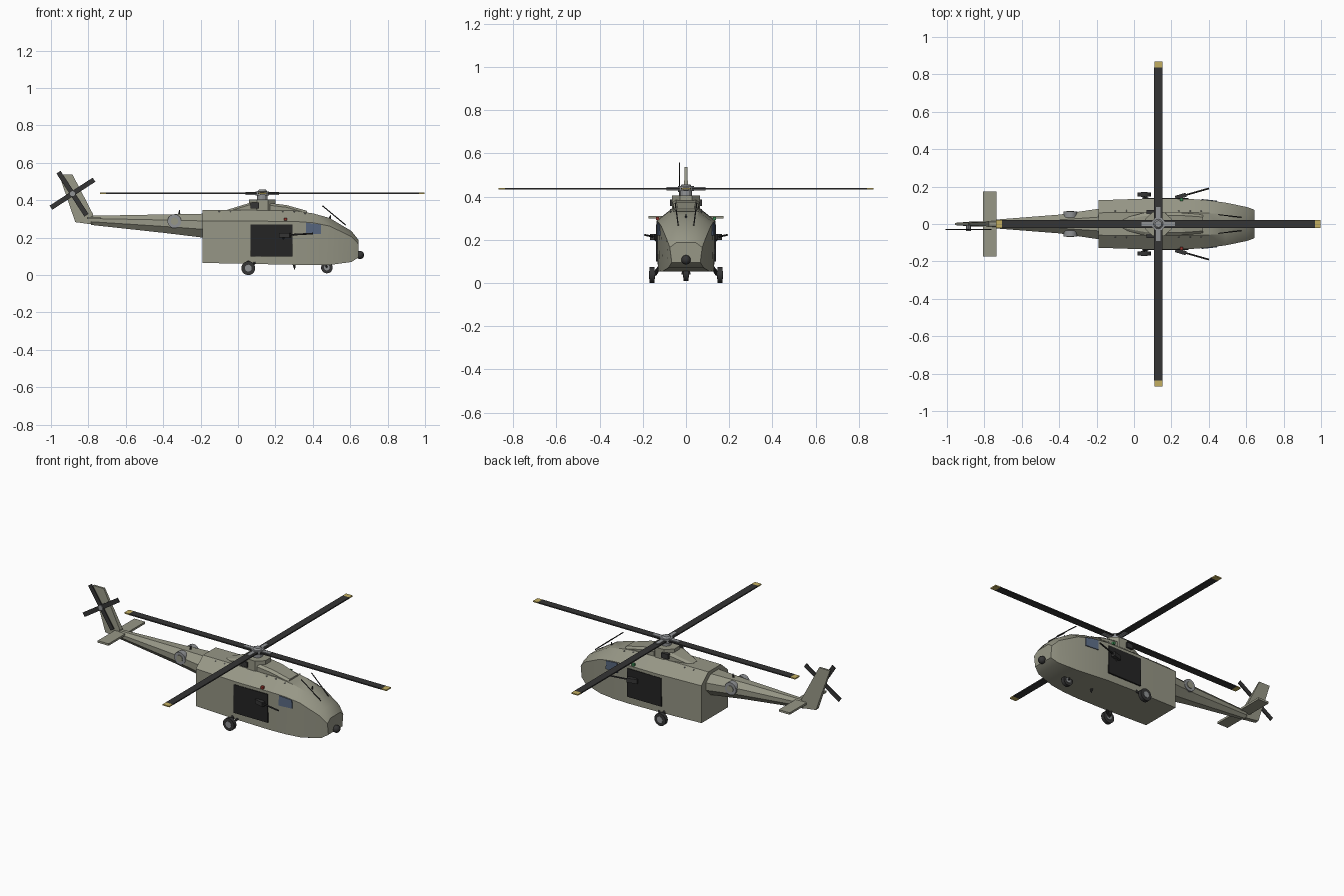
import bpy, bmesh, math
from mathutils import Vector, Matrix

if "Cube" in bpy.data.objects:
    bpy.data.objects.remove(bpy.data.objects["Cube"])


def material(name, r, g, b):
    m = bpy.data.materials.new(name)
    m.diffuse_color = (r, g, b, 1)
    m.use_nodes = True
    m.node_tree.nodes["Principled BSDF"].inputs["Base Color"].default_value = m.diffuse_color
    return m


OLIVE = material("olive", .31, .31, .24)
DARK = material("dark_metal", .035, .035, .035)
BLACK = material("door_black", .018, .018, .018)
GREY = material("grey_metal", .28, .29, .30)
YELLOW = material("tip_yellow", .55, .43, .12)
GLASS = material("glass", .10, .14, .22)
RED = material("red", .35, .04, .03)
GREEN = material("green", .05, .3, .1)


def finish(name, bm, mat, smooth=False):
    bmesh.ops.recalc_face_normals(bm, faces=bm.faces)
    me = bpy.data.meshes.new(name)
    bm.to_mesh(me)
    bm.free()
    ob = bpy.data.objects.new(name, me)
    bpy.context.collection.objects.link(ob)
    me.materials.append(mat)
    if smooth:
        bpy.ops.object.select_all(action='DESELECT')
        ob.select_set(True)
        bpy.context.view_layer.objects.active = ob
        bpy.ops.object.shade_smooth_by_angle(angle=math.radians(30))
    return ob


def loft(name, rings, mat, smooth=False):
    bm = bmesh.new()
    vs = [[bm.verts.new(p) for p in r] for r in rings]
    n = len(vs[0])
    for a, b in zip(vs, vs[1:]):
        for i in range(n):
            bm.faces.new((a[i], a[(i + 1) % n], b[(i + 1) % n], b[i]))
    bm.faces.new(vs[0])
    bm.faces.new(vs[-1])
    return finish(name, bm, mat, smooth)


def section(x, half):
    """Closed ring at x from half-profile points (y, z), listed bottom to top."""
    return [(x, y, z) for y, z in half] + [(x, -y, z) for y, z in reversed(half)]


def box(name, centre, size, mat, rot=None):
    bm = bmesh.new()
    m = Matrix.Translation(centre) @ (rot or Matrix()) @ Matrix.Diagonal((*size, 1))
    bmesh.ops.create_cube(bm, size=1, matrix=m)
    return finish(name, bm, mat)


def rod(name, a, b, r, mat, sides=8, r2=None, smooth=False):
    a, b = Vector(a), Vector(b)
    d = b - a
    bm = bmesh.new()
    m = Matrix.Translation((a + b) / 2) @ d.to_track_quat('Z', 'Y').to_matrix().to_4x4()
    bmesh.ops.create_cone(bm, cap_ends=True, segments=sides, radius1=r,
                          radius2=r if r2 is None else r2, depth=d.length, matrix=m)
    return finish(name, bm, mat, smooth)


def ball(name, c, r, mat):
    bm = bmesh.new()
    bmesh.ops.create_uvsphere(bm, u_segments=16, v_segments=10, radius=r,
                              matrix=Matrix.Translation(c))
    return finish(name, bm, mat, True)


# Fuselage: (x, bottom w, bottom z, side w, side z, top w, top z)
hull = [(-.19, .124, .065, .127, .29, .06, .347), (.1, .13, .059, .137, .288, .062, .347),
        (.3, .128, .055, .134, .287, .062, .344), (.4, .12, .053, .126, .28, .058, .33),
        (.49, .108, .054, .114, .262, .052, .305), (.607, .082, .07, .09, .205, .045, .235),
        (.645, .066, .095, .075, .165, .045, .187)]
loft("fuselage", [section(x, [(a, b), (c, d), (e, f)]) for x, a, b, c, d, e, f in hull], OLIVE, True)

# Tail boom: tapering octagon
boom = []
for x, w, lo, hi in [(-.185, .082, .2, .328), (-.4, .05, .226, .324), (-.785, .02, .268, .317)]:
    h = hi - lo
    boom.append(section(x, [(w * .45, lo), (w, lo + h * .35), (w, lo + h * .7), (w * .45, hi)]))
loft("tail_boom", boom, OLIVE, True)

# Tail fin and stabiliser
fin = [(-.87, .283), (-.775, .27), (-.775, .325), (-.885, .538), (-.957, .538)]
loft("tail_fin", [[(x, s * (.013 if z < .4 else .006), z) for x, z in fin] for s in (-1, 1)], OLIVE)
box("stabiliser", (-.772, 0, .305), (.072, .346, .012), OLIVE)

# Tail rotor
for i in range(2):
    box("tail_rotor_blade", (-.885, -.03, .435), (.274, .006, .026), DARK,
        Matrix.Rotation(math.radians(-33 - 90 * i), 4, 'Y'))
rod("tail_rotor_hub", (-.885, .005, .435), (-.885, -.038, .435), .014, GREY, 10)

# Engine cowl with front and rear fairings
loft("rear_fairing", [section(x, [(w, .335), (w, h - .01), (w * .7, h)])
                      for x, w, h in [(-.06, .03, .348), (.06, .062, .385), (.1, .062, .385)]], OLIVE)
loft("front_fairing", [section(x, [(w, .325), (w, h - .012), (w * .75, h)])
                       for x, w, h in [(.17, .062, .385), (.26, .06, .374), (.37, .05, .343)]], OLIVE)
drum = [(.13 + .077 * math.cos(math.pi * (i + .5) / 4), .07 * math.sin(math.pi * (i + .5) / 4))
        for i in range(8)]
loft("rotor_housing", [[(x, y, z) for x, y in drum] for z in (.33, .405)], OLIVE)
rod("mast", (.13, 0, .39), (.13, 0, .43), .028, GREY, 12)
for s in (-1, 1):
    box("exhaust", (.09, s * .064, .372), (.045, .02, .03), DARK)

# Main rotor: four blades with painted tips
rod("rotor_hub", (.13, 0, .425), (.13, 0, .448), .036, GREY, 12)
rod("rotor_cap", (.13, 0, .448), (.13, 0, .457), .026, GREY, 12, .018)
for i in range(4):
    r = Matrix.Rotation(math.pi / 2 * i, 4, 'Z')
    for name, a, b, w, mat in [("main_blade", .03, .837, .044, DARK),
                               ("blade_tip", .837, .868, .043, YELLOW),
                               ("blade_grip", .02, .09, .024, GREY)]:
        t = .016 if name == "blade_grip" else .007
        c = r @ Vector(((a + b) / 2, 0, 0)) + Vector((.13, 0, .437))
        box(name, c, (b - a, w, t), mat, r)

# Landing gear
def wheel(name, x, y, z, r, w):
    rod(name + "_tyre", (x, y - w / 2, z), (x, y + w / 2, z), r, DARK, 20, smooth=True)
    rod(name + "_rim", (x, y - w * .6, z), (x, y + w * .6, z), r * .5, GREY, 12)

for s in (-1, 1):
    wheel("main_wheel", .055, s * .157, .037, .037, .022)
    rod("main_axle", (.055, s * .12, .075), (.055, s * .15, .037), .009, DARK)
    rod("main_strut", (.1, s * .12, .075), (.06, s * .142, .04), .007, DARK)
wheel("nose_wheel", .475, 0, .04, .031, .022)
for s in (-1, 1):
    rod("nose_fork", (.475, s * .016, .04), (.465, s * .012, .075), .005, DARK)

# Sensor ball on the nose
ball("sensor_ball", (.652, 0, .107), .022, DARK)

# Side doors, guns, windows, discs and lights
for s in (-1, 1):
    box("side_door", (.18, s * .1345, .185), (.224, .009, .17), BLACK)
    box("gun_body", (.25, s * .148, .213), (.06, .022, .026), DARK, Matrix.Rotation(s * .28, 4, 'Z'))
    rod("gun_mount", (.24, s * .13, .19), (.245, s * .148, .21), .006, DARK)
    rod("gun_barrel", (.26, s * .15, .214), (.4, s * .19, .222), .0045, DARK)
    win = [(.362, .22), (.445, .22), (.443, .27), (.364, .28)]
    loft("cockpit_window", [[(x, s * (.166 - x * .104 + o), z) for x, z in win]
                            for o in (-.012, .005)], GLASS)
    rod("boom_disc", (-.34, s * .035, .288), (-.34, s * .066, .288), .037, GREY, 20)
    rod("boom_disc_centre", (-.34, s * .06, .288), (-.34, s * .07, .288), .02, OLIVE, 16)
    box("side_light", (.255, s * .132, .299), (.016, .016, .014), RED if s < 0 else GREEN)
    rod("cable_cutter", (.452, s * .05, .37), (.575, s * .036, .268), .003, DARK, 6)
    for x in (-.1, -.04, .24, .3, .36):
        ball("roof_bolt", (x, s * .07, .339 - max(0, x - .3) * .15), .004, GREY)

# Small antennas
rod("boom_antenna", (-.315, 0, .32), (-.312, 0, .348), .007, DARK, 6, .002)
rod("nose_antenna", (.49, 0, .3), (.494, 0, .32), .006, DARK, 6, .002)
rod("belly_antenna", (.3, 0, .06), (.303, 0, .03), .009, DARK, 6, .002)
